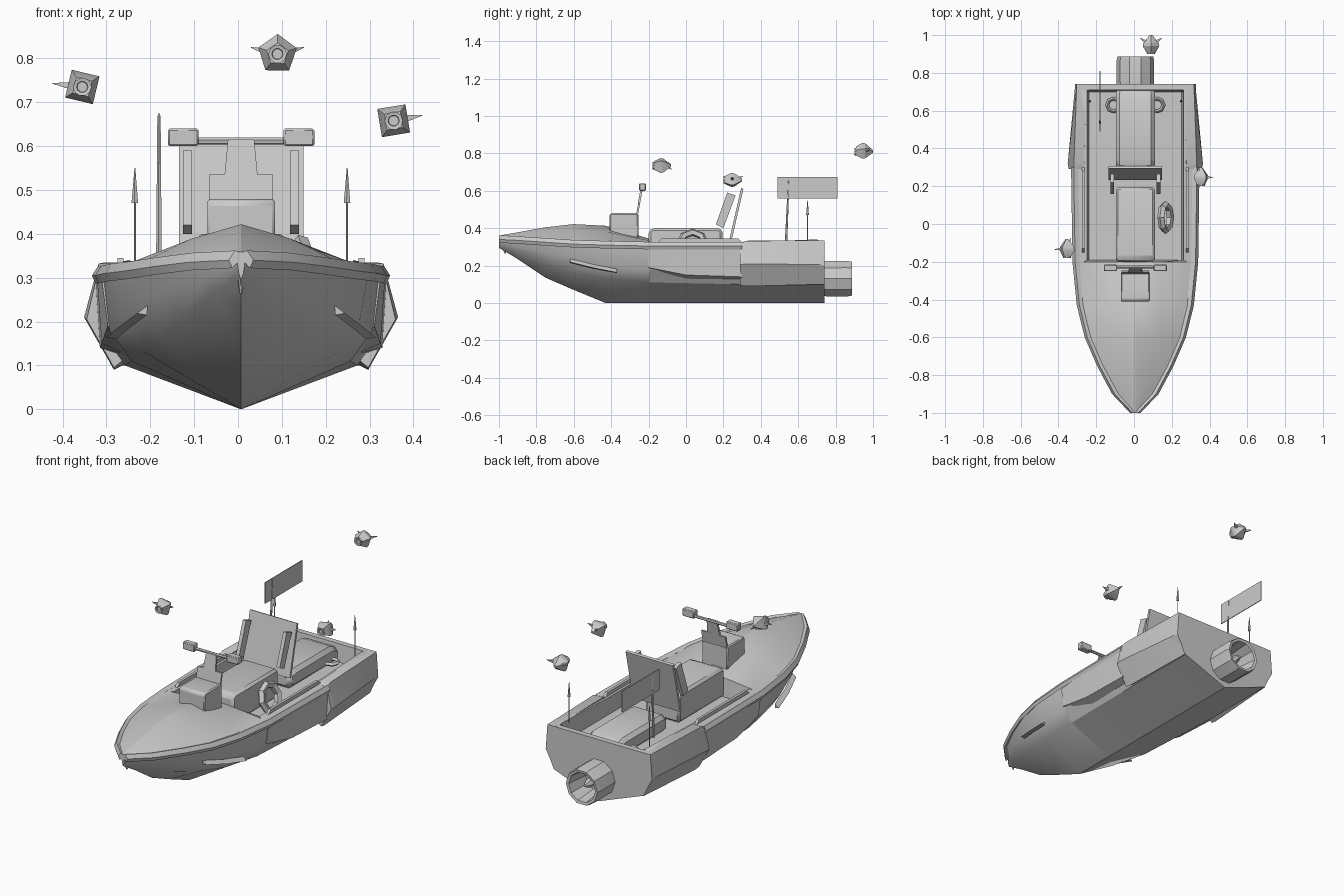
import bpy, bmesh
from math import sin, cos, pi
from mathutils import Vector

if "Cube" in bpy.data.objects:
    bpy.data.objects.remove(bpy.data.objects["Cube"])

CX = 0.007  # hull centre line


def loft(name, rings, angle=0.5):
    """Skin closed rings of equal length and cap both ends."""
    bm = bmesh.new()
    vs = [[bm.verts.new(p) for p in r] for r in rings]
    n = len(rings[0])
    for a, b in zip(vs, vs[1:]):
        for i in range(n):
            j = (i + 1) % n
            bm.faces.new((a[i], a[j], b[j], b[i]))
    bm.faces.new(vs[0])
    bm.faces.new(vs[-1])
    bmesh.ops.recalc_face_normals(bm, faces=bm.faces[:])
    me = bpy.data.meshes.new(name)
    bm.to_mesh(me)
    bm.free()
    ob = bpy.data.objects.new(name, me)
    bpy.context.collection.objects.link(ob)
    bpy.ops.object.select_all(action='DESELECT')
    ob.select_set(True)
    bpy.context.view_layer.objects.active = ob
    bpy.ops.object.shade_smooth_by_angle(angle=angle)
    return ob


def prism(name, yz, x0, x1, inset=0.0):
    """Side profile extruded across x, optional bevel."""
    ob = loft(name, [[(x, y, z) for y, z in yz] for x in (x0, x1)])
    if inset:
        m = ob.modifiers.new("Bevel", 'BEVEL')
        m.width, m.segments = inset, 1
    return ob


def rod(name, p, q, r0, r1, n=5):
    p, q = Vector(p), Vector(q)
    d = (q - p).normalized()
    u = d.orthogonal().normalized()
    v = d.cross(u)
    return loft(name, [[c + (u * cos(2 * pi * i / n) + v * sin(2 * pi * i / n)) * r
                        for i in range(n)] for c, r in ((p, r0), (q, r1))])


def lathe(name, c, prof, n, phase=0.0):
    """Profile of (y, radius) turned about the y axis."""
    return loft(name, [[(c[0] + r * cos(phase + 2 * pi * i / n), c[1] + y,
                         c[2] + r * sin(phase + 2 * pi * i / n)) for i in range(n)]
                       for y, r in prof])


# Hull stations: y, keel z, chine x/z, side x/z, sheer x/z
stations = [
    (-1.0, .295, .005, .31, .008, .33, .010, .35),
    (-.90, .235, .06, .27, .085, .30, .105, .345),
    (-.75, .135, .13, .205, .165, .27, .185, .335),
    (-.60, .070, .18, .16, .225, .24, .25, .325),
    (-.43, .000, .22, .13, .27, .20, .292, .32),
    (-.20, .000, .25, .11, .30, .18, .315, .315),
    (-.19, .000, .25, .11, .30, .18, .315, .315),
    (.30, .000, .265, .10, .32, .18, .322, .315),
    (.70, .000, .265, .10, .32, .20, .312, .33),
    (.71, .000, .265, .10, .32, .20, .312, .33),
    (.74, .000, .265, .10, .32, .20, .31, .33)]
crown = [.36, .378, .405, .422, .413, .345]  # foredeck centre heights

rings = []
for k, (y, kz, cx, cz, mx, mz, sx, sz) in enumerate(stations):
    half = [(0, kz), (cx, cz), (mx, mz), (sx, sz)]
    if k < 6:      # crowned foredeck
        h = crown[k] - sz
        half += [(sx * .86, sz + .16 * h), (sx * .45, sz + .66 * h), (0, sz + h)]
    elif k < 9:    # cockpit well
        half += [(.255, sz + .01), (.245, .24), (0, .24)]
    else:          # stern rim
        half += [(.255, sz + .005), (.245, sz + .005), (0, sz + .005)]
    full = half + [(-x, z) for x, z in half[-2:0:-1]]
    rings.append([(CX + x, y, z) for x, z in full])
loft("hull", rings)

for s, side in ((1, "right"), (-1, "left")):
    def X(x):
        return CX + s * x

    # Rub rail following the sheer
    loft(side + "_rub_rail", [
        [(X(st[6] + .010), st[0], st[7] - .028), (X(st[6] + .018), st[0], st[7] - .01),
         (X(st[6] + .004), st[0], st[7] + .012), (X(st[6] - .02), st[0], st[7] + .004)]
        for st in stations[:8]])
    # Stern sponson
    loft(side + "_sponson", [
        [(X(x), y, z) for x, z in sec] for y, sec in (
            (.29, ((.26, .12), (.29, .095), (.352, .205), (.325, .32), (.27, .32))),
            (.32, ((.26, .11), (.29, .09), (.358, .21), (.325, .332), (.27, .332))),
            (.74, ((.255, .10), (.27, .10), (.318, .205), (.31, .335), (.26, .335))))])
    # Side armour panel
    loft(side + "_side_panel", [
        [(X(x), y, z) for x, z in sec] for y, sec in (
            (-.20, ((.27, .17), (.304, .19), (.317, .29), (.29, .29))),
            (.00, ((.26, .125), (.318, .15), (.328, .295), (.29, .295))),
            (.30, ((.26, .12), (.322, .14), (.332, .30), (.29, .30))))])
    # Spray strake on the bow
    loft(side + "_spray_strake", [
        [(X(x), y, z), (X(x + .022), y, z + .004), (X(x - .002), y, z + .022)]
        for x, y, z in ((.215, -.62, .215), (.255, -.50, .185), (.285, -.37, .16))])
    # Gunwale hand rail
    prism(side + "_hand_rail", [(-.15, .325), (.30, .325), (.28, .345), (-.13, .345)],
          X(.268), X(.282))
    # Round deck fitting
    bpy.ops.mesh.primitive_torus_add(major_segments=8, minor_segments=4, major_radius=.034,
                                     minor_radius=.01, location=(X(.115), .63, .27))
    bpy.context.object.name = side + "_deck_ring"
    # Steering grips: crossed blocks at the bar ends
    prism(side + "_grip", [(-.25, .60), (-.215, .60), (-.215, .64), (-.25, .64)],
          X(.097), X(.167), .004)
    # Backrest side wing
    prism(side + "_backrest_wing", [(.16, .42), (.20, .40), (.265, .575), (.22, .59)],
          X(.112), X(.132))
    # Whip antenna
    ax, ay = X(.242), .65
    rod(side + "_antenna_stem", (ax, ay, .33), (ax, ay, .48), .0025, .0025)
    rod(side + "_antenna_tip", (ax, ay, .47), (ax, ay, .55), .008, .001)

# Bow stem
rod("bow_stem", (CX, -.985, .33), (CX, -.965, .265), .013, .004, 6)

# Seat pod and engine cover
prism("seat", [(-.20, .24), (.195, .24), (.195, .392), (.17, .40), (-.18, .40), (-.20, .385)],
      CX - .103, CX + .103, .014)
prism("engine_cover", [(.29, .24), (.72, .24), (.72, .31), (.66, .335), (.34, .335), (.29, .325)],
      CX - .103, CX + .103, .02)
prism("backrest", [(.232, .34), (.244, .335), (.307, .61), (.295, .615)], CX - .142, CX + .142)

# Console with tilted screen and steering bar
prism("console", [(-.41, .36), (-.255, .33), (-.255, .475), (-.27, .48), (-.40, .48), (-.41, .47)],
      CX - .077, CX + .077, .006)
prism("screen", [(-.278, .41), (-.268, .41), (-.245, .535), (-.255, .535)], CX - .073, CX + .073)
loft("steering_neck", [[(CX + a * w, y + b * .006, z) for a, b in ((-1, -1), (1, -1), (1, 1), (-1, 1))]
                       for w, y, z in ((.038, -.252, .53), (.03, -.236, .615))])
rod("steering_bar", (CX - .16, -.228, .612), (CX + .16, -.228, .612), .008, .008, 6)

# Upright ring stowed beside the seat
bpy.ops.mesh.primitive_torus_add(major_segments=8, minor_segments=5, major_radius=.068,
                                 minor_radius=.02, location=(CX + .16, .035, .315),
                                 rotation=(0, pi / 2 - .35, 0))
bpy.context.object.name = "stowed_ring"

# Flag on its pole
rod("flag_pole", (CX - .187, .535, .32), (CX - .187, .55, .67), .007, .004)
prism("flag", [(.49, .56), (.81, .56), (.81, .675), (.49, .675)], CX - .189, CX - .185)

# Water jet nozzle with inner hub
jet = (CX, 0, .13)
lathe("jet_nozzle", jet, [(.70, .098), (.86, .10), (.888, .095), (.885, .08), (.76, .065)], 10)
lathe("jet_hub", jet, [(.75, .025), (.83, .022), (.86, .008)], 6)

# Hovering drones: centre, side count, phase, fin tips
drones = [((-.355, -.13, .735), 4, .55, [(-.068, -.005, .008), (.02, .055, -.02)]),
          ((.09, .95, .81), 5, .3, [(-.06, .035, .015), (.06, .035, .015)]),
          ((.355, .25, .658), 4, .95, [(.065, -.005, .012), (-.02, .055, .02)])]
for k, (c, n, ph, fins) in enumerate(drones, 1):
    lathe(f"drone_{k}_body", c, [(-.042, .026), (-.008, .046), (.008, .044), (.05, .008)], n, ph)
    lathe(f"drone_{k}_lens", c, [(-.02, .021), (-.05, .021), (-.048, .013), (-.035, .01)], 10)
    for j, f in enumerate(fins):
        v = Vector(c)
        rod(f"drone_{k}_fin_{j}", v + Vector(f) * .35, v + Vector(f), .012, .001, 4)
